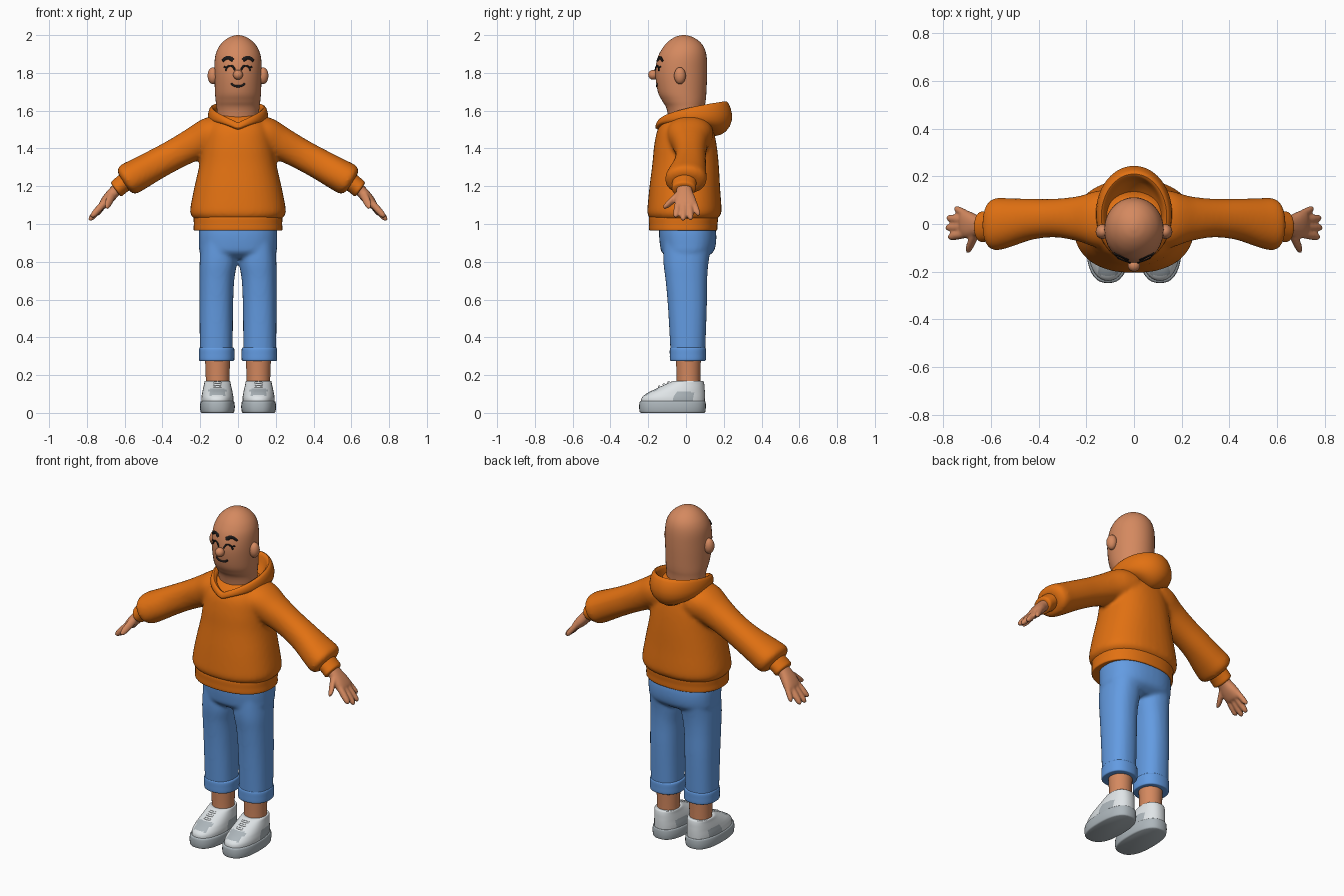
import bpy, bmesh, math
from mathutils import Vector


def material(name, rgb):
    m = bpy.data.materials.new(name)
    m.diffuse_color = (*rgb, 1)
    return m


SKIN = material("skin", (0.66, 0.25, 0.115))
ORANGE = material("orange cloth", (0.76, 0.165, 0.006))
DENIM = material("blue denim", (0.125, 0.33, 0.76))
WHITE = material("shoe white", (0.74, 0.78, 0.80))
GREY = material("shoe grey", (0.42, 0.47, 0.50))
DARK = material("face ink", (0.012, 0.010, 0.010))


def spline(rows, k=5):
    """Catmull-Rom resampling of equal-length rows."""
    out = []
    for i in range(len(rows) - 1):
        p = [rows[max(i - 1, 0)], rows[i], rows[i + 1], rows[min(i + 2, len(rows) - 1)]]
        for j in range(k):
            t = j / k
            out.append([0.5 * (2 * b + (c - a) * t + (2 * a - 5 * b + 4 * c - d) * t * t
                               + (3 * b - a - 3 * c + d) * t ** 3) for a, b, c, d in zip(*p)])
    return out + [list(rows[-1])]


def loft(bm, rows, n=32, e=2.0, side=1):
    """Rows are x, y, z, half width, half depth, tilt in degrees of the width axis in xz."""
    rings = []
    for x, y, z, ru, rv, a in rows:
        ca, sa = math.cos(math.radians(a)), math.sin(math.radians(a))
        ring = []
        for i in range(n):
            c, s = math.cos(math.tau * i / n), math.sin(math.tau * i / n)
            u = math.copysign(abs(c) ** (2 / e), c) * ru
            v = math.copysign(abs(s) ** (2 / e), s) * rv
            ring.append(bm.verts.new((side * (x + u * ca), y + v, z + u * sa)))
        rings.append(ring)
    for r, q in zip(rings, rings[1:]):
        for i in range(n):
            bm.faces.new((r[i], r[(i + 1) % n], q[(i + 1) % n], q[i]))
    bm.faces.new(rings[0])
    bm.faces.new(rings[-1])


def finish(name, bm, mats, mirror=False, voxel=0, angle=45):
    bmesh.ops.recalc_face_normals(bm, faces=bm.faces)
    me = bpy.data.meshes.new(name)
    bm.to_mesh(me)
    bm.free()
    ob = bpy.data.objects.new(name, me)
    bpy.context.collection.objects.link(ob)
    for m in mats:
        me.materials.append(m)
    bpy.ops.object.select_all(action='DESELECT')
    ob.select_set(True)
    bpy.context.view_layer.objects.active = ob
    bpy.ops.object.shade_smooth_by_angle(angle=math.radians(angle))
    if voxel:
        r = ob.modifiers.new("blend", 'REMESH')
        r.mode, r.voxel_size, r.use_smooth_shade = 'VOXEL', voxel, True
        s = ob.modifiers.new("soften", 'SMOOTH')
        s.factor, s.iterations = 0.5, 6
    if mirror:
        ob.modifiers.new("mirror", 'MIRROR').use_mirror_merge = False
    return ob


def upright(rows, x=0):
    """z, half width, front y, back y -> loft rows."""
    return [(x, (f + b) / 2, z, w, (b - f) / 2, 0) for z, w, f, b in rows]


def part(name, rows, mat, mirror=False, e=2.0, n=32, k=5):
    bm = bmesh.new()
    loft(bm, spline(rows, k), n, e)
    return finish(name, bm, [mat], mirror)


# Head and neck
head_rows = spline(upright([
    (1.46, 0.105, -0.08, 0.09), (1.60, 0.112, -0.10, 0.097), (1.65, 0.118, -0.125, 0.104),
    (1.70, 0.122, -0.149, 0.108), (1.80, 0.125, -0.163, 0.112), (1.88, 0.122, -0.15, 0.11),
    (1.93, 0.106, -0.125, 0.098), (1.965, 0.079, -0.095, 0.073), (1.988, 0.047, -0.062, 0.038),
    (1.998, 0.018, -0.032, 0.008), (2.0, 0.003, -0.015, -0.01)]))
bm = bmesh.new()
loft(bm, head_rows, 40)
finish("head", bm, [SKIN])


def ellipsoid(name, centre, radii, mirror=False):
    bm = bmesh.new()
    bmesh.ops.create_uvsphere(bm, u_segments=20, v_segments=12, radius=1)
    for v in bm.verts:
        v.co = Vector(centre) + Vector(a * b for a, b in zip(v.co, radii))
    finish(name, bm, [SKIN], mirror)


ellipsoid("nose", (0, -0.174, 1.79), (0.026, 0.026, 0.026))
ellipsoid("ear", (0.132, -0.032, 1.785), (0.029, 0.031, 0.045), True)


def face_y(x, z):
    r = min(head_rows, key=lambda q: abs(q[2] - z))
    i = min(max(head_rows.index(r), 1), len(head_rows) - 2)
    a, b = (head_rows[i], head_rows[i + 1]) if z > r[2] else (head_rows[i - 1], r)
    t = (z - a[2]) / (b[2] - a[2])
    _, y, _, w, d, _ = [p + (q - p) * t for p, q in zip(a, b)]
    return y - d * math.sqrt(max(0, 1 - (x / w) ** 2))


def face_mark(name, pts, half, mirror):
    """Thin inked stroke that follows the face."""
    pts = spline(pts, 5)
    rows = []
    for i, (x, z) in enumerate(pts):
        p, q = pts[max(i - 1, 0)], pts[min(i + 1, len(pts) - 1)]
        tilt = math.degrees(math.atan2(q[1] - p[1], q[0] - p[0])) + 90
        w = half * (0.6 if i in (0, len(pts) - 1) else 1)
        rows.append((x, face_y(x, z), z, w, 0.005, tilt))
    bm = bmesh.new()
    loft(bm, rows, 8)
    finish(name, bm, [DARK], mirror)


face_mark("eyebrow", [(0.026, 1.866), (0.045, 1.879), (0.064, 1.876), (0.081, 1.861)], 0.011, True)
face_mark("closed_eye", [(0.016, 1.814), (0.027, 1.833), (0.043, 1.838), (0.058, 1.829), (0.066, 1.811)], 0.005, True)
face_mark("eyelash", [(0.058, 1.829), (0.067, 1.830), (0.075, 1.833)], 0.004, True)
face_mark("mouth", [(-0.038, 1.745), (-0.022, 1.733), (0, 1.729), (0.022, 1.733), (0.038, 1.745)], 0.006, False)

# Hoodie: torso and both sleeves blended together
bm = bmesh.new()
loft(bm, spline(upright([
    (1.02, 0.222, -0.18, 0.155), (1.04, 0.245, -0.198, 0.178), (1.06, 0.253, -0.205, 0.187),
    (1.10, 0.25, -0.203, 0.187), (1.20, 0.23, -0.193, 0.18), (1.32, 0.203, -0.178, 0.173),
    (1.42, 0.188, -0.168, 0.162), (1.50, 0.172, -0.15, 0.145), (1.55, 0.145, -0.115, 0.13),
    (1.585, 0.11, -0.07, 0.11)])), 40, 2.3)
sleeve = spline([
    (0.08, 0.02, 1.48, 0.10, 0.125, 75), (0.15, 0.02, 1.465, 0.098, 0.12, 68),
    (0.23, 0.022, 1.425, 0.088, 0.095, 62), (0.33, 0.025, 1.372, 0.081, 0.081, 61),
    (0.43, 0.02, 1.318, 0.081, 0.086, 61), (0.52, 0.006, 1.268, 0.085, 0.102, 60),
    (0.57, 0.0, 1.241, 0.087, 0.11, 59), (0.593, -0.003, 1.228, 0.08, 0.103, 58),
    (0.605, -0.005, 1.22, 0.055, 0.075, 57)])
for s in (1, -1):
    loft(bm, sleeve, 32, 2.2, s)
finish("hoodie_body", bm, [ORANGE], voxel=0.011)

part("hoodie_hem", upright([
    (0.965, 0.222, -0.183, 0.155), (0.968, 0.234, -0.195, 0.165), (1.0, 0.234, -0.196, 0.167),
    (1.035, 0.234, -0.196, 0.17), (1.045, 0.225, -0.185, 0.16)]), ORANGE, e=2.3, n=40)
part("sleeve_cuff", [
    (0.585, -0.008, 1.232, 0.05, 0.064, 57), (0.62, -0.01, 1.205, 0.048, 0.064, 55),
    (0.642, -0.012, 1.186, 0.047, 0.063, 54), (0.648, -0.012, 1.18, 0.038, 0.052, 54)],
    ORANGE, True)

# Slack hood: collar roll at the front that deepens into a pouch behind
bm = bmesh.new()
N = 40
rings = []
for j in range(N):
    th = math.tau * j / N
    b = (1 - math.cos(th)) / 2
    z0 = 1.525 + 0.115 * b ** 0.45
    section = [(-0.02 - 0.09 * b, -0.04 - 0.09 * b), (-0.022, -0.03 - 0.04 * b), (-0.017, 0.0),
               (0.0, 0.014), (0.015, 0.004), (0.02 + 0.02 * b * b, -0.02 - 0.04 * b),
               (0.014 + 0.014 * b * b, -0.025 - 0.1 * b), (-0.01 - 0.01 * b, -0.035 - 0.14 * b * b),
               (-0.04 - 0.06 * b, -0.05 - 0.13 * b * b)]
    rings.append([bm.verts.new(((0.138 + r) * math.sin(th), 0.033 - (0.178 + r) * math.cos(th), z0 + dz))
                  for r, dz in section])
for j in range(N):
    r, q = rings[j], rings[(j + 1) % N]
    for i in range(len(r)):
        k = (i + 1) % len(r)
        bm.faces.new((r[i], r[k], q[k], q[i]))
hood = finish("hood", bm, [ORANGE], angle=60)
hood.modifiers.new("round", 'SUBSURF').levels = 1

# Hands: palm, four fingers and a thumb blended together
bm = bmesh.new()
loft(bm, spline([(0.62, -0.01, 1.20, 0.033, 0.042, 50), (0.655, -0.008, 1.17, 0.031, 0.043, 45),
                 (0.69, -0.004, 1.13, 0.030, 0.056, 42), (0.715, 0, 1.10, 0.024, 0.058, 42),
                 (0.725, 0, 1.09, 0.012, 0.045, 42)]), 24, 2.4)


def digit(p, q, r):
    steps = [(0, 1), (0.5, 1), (0.82, 0.85), (0.95, 0.55), (1, 0.15)]
    loft(bm, spline([(*Vector(p).lerp(Vector(q), t), r * w, r * w, 42) for t, w in steps], 3), 12)


digit((0.705, -0.04, 1.115), (0.778, -0.055, 1.035), 0.019)
digit((0.705, -0.012, 1.113), (0.789, -0.016, 1.018), 0.019)
digit((0.705, 0.016, 1.113), (0.784, 0.025, 1.022), 0.019)
digit((0.70, 0.04, 1.118), (0.752, 0.066, 1.045), 0.017)
digit((0.66, -0.03, 1.165), (0.70, -0.116, 1.083), 0.022)
finish("hand", bm, [SKIN], True, voxel=0.006)

# Jeans: hips and both legs blended together
bm = bmesh.new()
loft(bm, spline(upright([(1.0, 0.203, -0.14, 0.15), (0.95, 0.208, -0.143, 0.16), (0.89, 0.207, -0.138, 0.158),
                         (0.85, 0.203, -0.128, 0.143), (0.82, 0.17, -0.09, 0.10)])), 40, 2.4)
leg = []
for x, row in [(0.10, (0.92, 0.095, -0.12, 0.14)), (0.104, (0.80, 0.099, -0.12, 0.12)),
               (0.112, (0.70, 0.092, -0.108, 0.112)), (0.115, (0.55, 0.089, -0.095, 0.11)),
               (0.115, (0.30, 0.087, -0.081, 0.101))]:
    leg += upright([row], x)
for s in (1, -1):
    loft(bm, spline(leg), 32, 2.3, s)
finish("jeans", bm, [DENIM], voxel=0.010)

part("jeans_cuff", upright([(0.275, 0.085, -0.078, 0.096), (0.28, 0.093, -0.085, 0.105),
                            (0.31, 0.094, -0.086, 0.106), (0.34, 0.093, -0.085, 0.105),
                            (0.348, 0.084, -0.076, 0.096)], 0.113), DENIM, True, 2.3)
part("ankle", upright([(0.12, 0.062, -0.05, 0.075), (0.2, 0.063, -0.05, 0.076),
                       (0.32, 0.068, -0.055, 0.08)], 0.108), SKIN, True)

# Shoes
SX = 0.109
part("shoe_sole", upright([(0.0, 0.083, -0.238, 0.096), (0.006, 0.089, -0.245, 0.102),
                           (0.03, 0.092, -0.248, 0.105), (0.055, 0.09, -0.246, 0.104),
                           (0.062, 0.085, -0.24, 0.1)], SX), GREY, True, 2.5, 40)
bm = bmesh.new()
loft(bm, spline(upright([(0.05, 0.085, -0.238, 0.099), (0.08, 0.085, -0.234, 0.1),
                         (0.105, 0.081, -0.205, 0.1), (0.125, 0.077, -0.165, 0.099),
                         (0.15, 0.071, -0.112, 0.097), (0.168, 0.067, -0.07, 0.092),
                         (0.17, 0.058, -0.055, 0.083)], SX)), 40, 2.3)
bm.normal_update()
for f in bm.faces:  # grey toe patch and side panels
    c = f.calc_center_median()
    toe = -0.215 < c.y < -0.15 and c.z > 0.09 and abs(c.x - SX) < 0.045
    panel = -0.06 < c.y < 0.035 and 0.06 < c.z < 0.112 and abs(c.x - SX) > 0.06
    f.material_index = int(toe or panel)
finish("shoe_upper", bm, [WHITE, GREY], True)
bm = bmesh.new()
for y, z, w in [(-0.142, 0.138, 0.034), (-0.117, 0.15, 0.036), (-0.092, 0.161, 0.038)]:
    loft(bm, [(SX + t * w, y + 0.02 * t * t, z - 0.012 * t * t, 0.007, 0.007, 90)
              for t in (-1, -0.5, 0, 0.5, 1)], 8)
finish("shoe_laces", bm, [WHITE], True)
